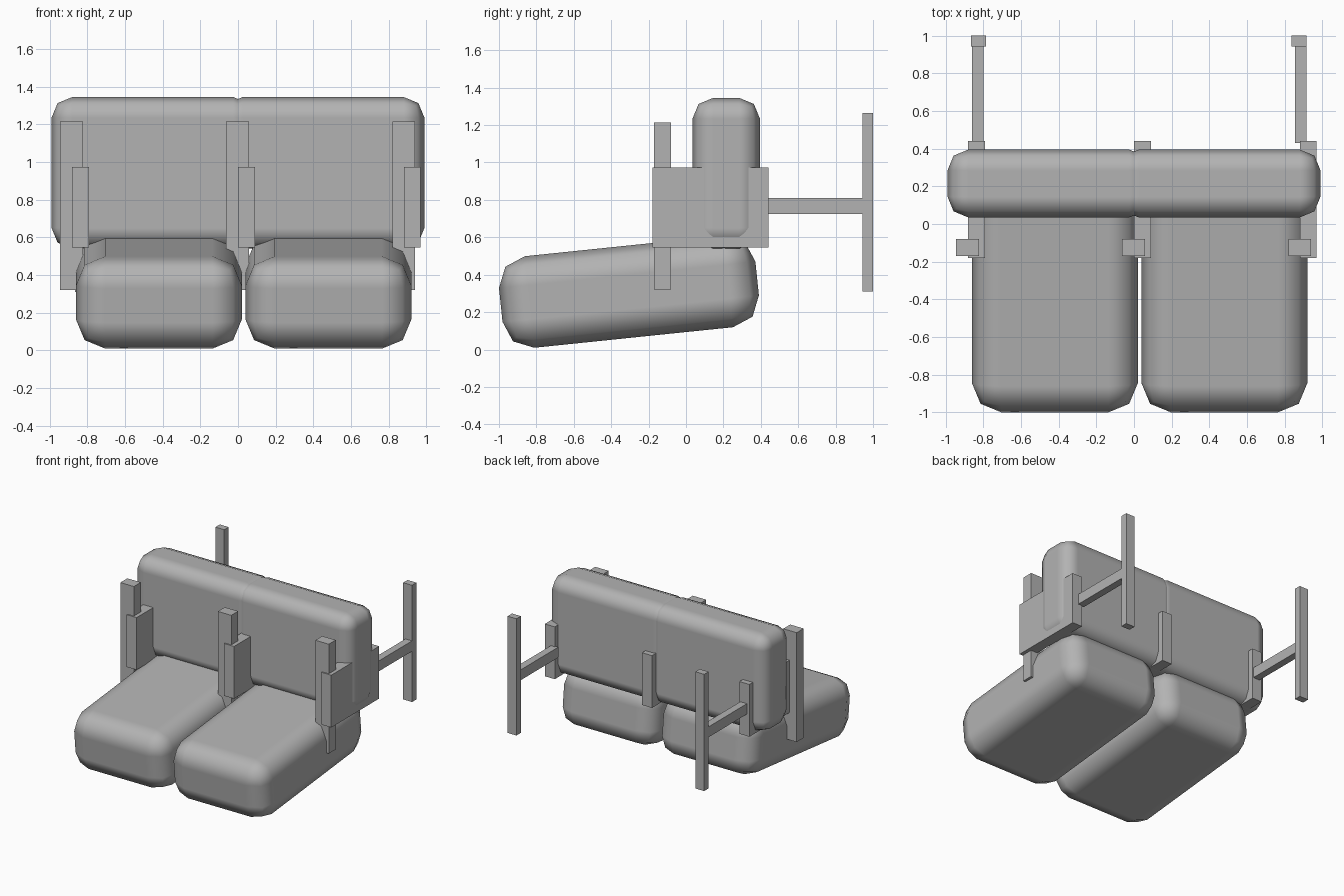
import bpy
import math

cube = bpy.data.objects.get("Cube")
if cube:
    bpy.data.objects.remove(cube, do_unlink=True)

# One plain grey for the whole bench
grey = bpy.data.materials.new("plain grey")
grey.use_nodes = True
colour = (0.45, 0.45, 0.45, 1)
grey.diffuse_color = colour
grey.node_tree.nodes["Principled BSDF"].inputs["Base Color"].default_value = colour


def box(name, x, y, z):
    """Box spanning the given (low, high) ranges."""
    spans = (x, y, z)
    bpy.ops.mesh.primitive_cube_add(size=1, location=[(a + b) / 2 for a, b in spans])
    obj = bpy.context.object
    obj.name = name
    obj.scale = [b - a for a, b in spans]
    bpy.ops.object.transform_apply(location=False, rotation=False, scale=True)
    obj.data.materials.append(grey)
    return obj


def cushion(name, x, y, z, radius, tilt=0):
    """Padded box with soft rounded edges, tilted about x."""
    obj = box(name, x, y, z)
    bevel = obj.modifiers.new("soft_edges", "BEVEL")
    bevel.width = radius
    bevel.segments = 2
    bevel.limit_method = "NONE"
    bevel.harden_normals = True
    obj.rotation_euler.x = math.radians(tilt)
    bpy.ops.object.shade_smooth()


# Seat cushions, tipped up towards the back
for side, cx in (("right", -0.42), ("left", 0.48)):
    cushion(side + "_seat_cushion", (cx - 0.44, cx + 0.44),
            (-0.994, 0.384), (0.063, 0.555), 0.155, 5.9)

# Back cushions, meeting in a shallow seam
cushion("right_back_cushion", (-0.99, 0.085), (0.035, 0.395), (0.54, 1.345), 0.11)
cushion("left_back_cushion", (-0.085, 0.99), (0.035, 0.395), (0.54, 1.345), 0.11)

# Arm panels, each with an upright at the front
for side, post_x, panel_x in (("right", -0.885, -0.837),
                              ("middle", -0.003, 0.045),
                              ("left", 0.88, 0.925)):
    box(side + "_front_post", (post_x - 0.061, post_x + 0.061), (-0.17, -0.08), (0.32, 1.215))
    box(side + "_arm_panel", (panel_x - 0.045, panel_x + 0.045), (-0.18, 0.44), (0.545, 0.973))

# Rear brackets: a bar reaching back to an upright
for side, bar_x, post_x in (("right", -0.83, -0.825), ("left", 0.885, 0.875)):
    box(side + "_rear_bar", (bar_x - 0.03, bar_x + 0.03), (0.43, 0.95), (0.725, 0.81))
    box(side + "_rear_post", (post_x - 0.04, post_x + 0.04), (0.943, 1.0), (0.31, 1.265))
